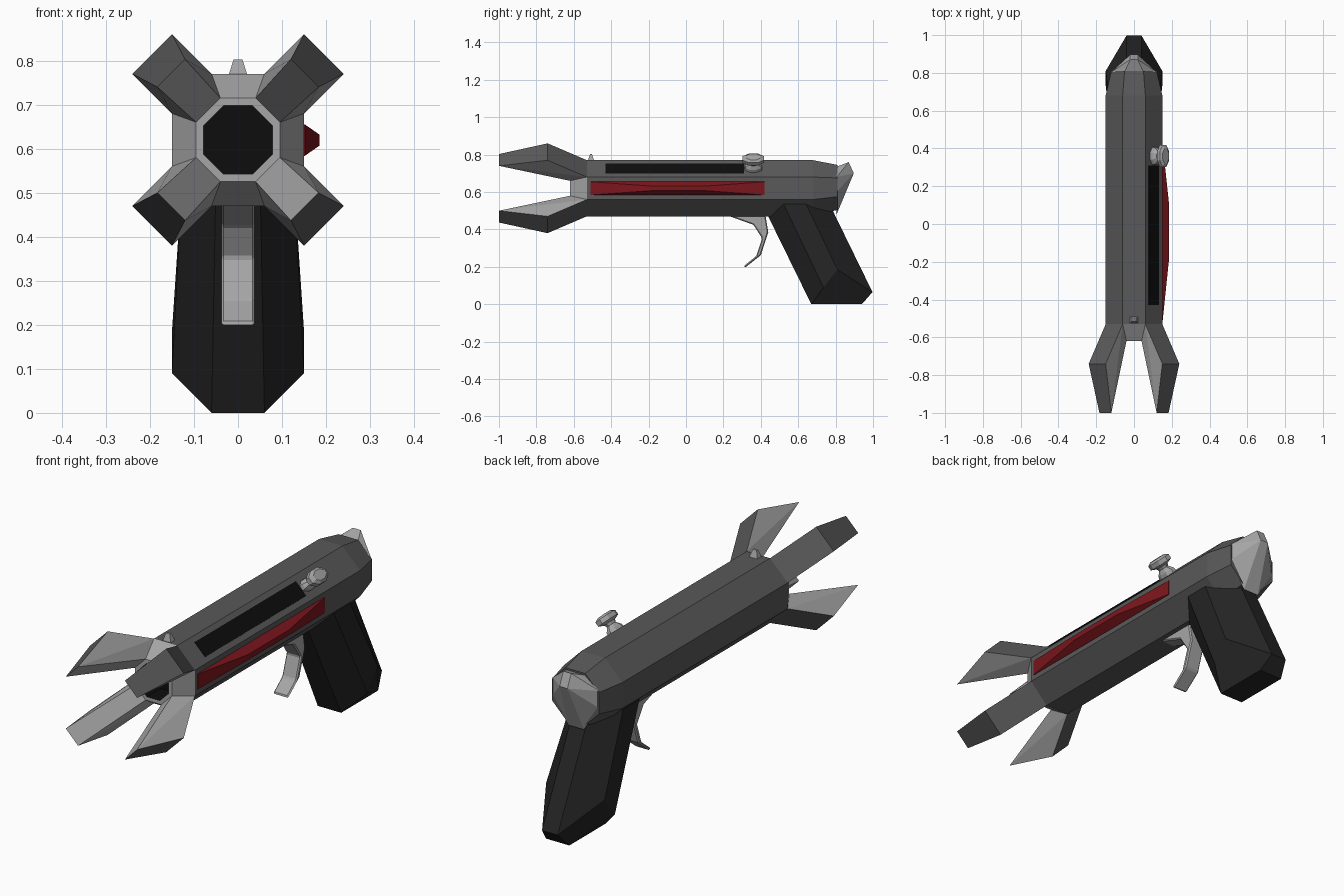
import bpy, bmesh, math
from mathutils import Vector, Matrix

if "Cube" in bpy.data.objects:
    bpy.data.objects.remove(bpy.data.objects["Cube"])

def mat(name, r, g, b):
    m = bpy.data.materials.new(name)
    m.diffuse_color = (r, g, b, 1)
    m.use_nodes = True
    m.node_tree.nodes["Principled BSDF"].inputs["Base Color"].default_value = m.diffuse_color
    return m

DARK = mat("dark_metal", .10, .10, .10)
LIGHT = mat("light_metal", .38, .38, .38)
BLACK = mat("black", .004, .004, .004)
GRIP = mat("grip_black", .018, .018, .018)
RED = mat("red", .20, .008, .012)
CZ = .62  # barrel axis height

def finish(name, bm, *mats):
    bmesh.ops.recalc_face_normals(bm, faces=bm.faces)
    me = bpy.data.meshes.new(name)
    bm.to_mesh(me)
    bm.free()
    for m in mats:
        me.materials.append(m)
    ob = bpy.data.objects.new(name, me)
    bpy.context.collection.objects.link(ob)
    return ob

def hull(name, pts, *mats):
    bm = bmesh.new()
    for p in pts:
        bm.verts.new(p)
    bmesh.ops.convex_hull(bm, input=bm.verts)
    bmesh.ops.dissolve_limit(bm, angle_limit=.01, verts=bm.verts, edges=bm.edges)
    return finish(name, bm, *mats)

def loft(name, rings, mats, seg_mats=None):
    """Bridge equal-sized rings, cap both ends; seg_mats gives a slot per segment."""
    bm = bmesh.new()
    vs = [[bm.verts.new(p) for p in r] for r in rings]
    n = len(vs[0])
    for k, (a, b) in enumerate(zip(vs, vs[1:])):
        for i in range(n):
            j = (i + 1) % n
            f = bm.faces.new((a[i], a[j], b[j], b[i]))
            f.material_index = seg_mats[k] if seg_mats else 0
    bm.faces.new(vs[0])
    bm.faces.new(vs[-1]).material_index = seg_mats[-1] if seg_mats else 0
    return finish(name, bm, *mats)

def octagon(y, r, c, cz=CZ):
    pts = [(c, r), (r, c), (r, -c), (c, -r), (-c, -r), (-r, -c), (-r, c), (-c, r)]
    return [(x, y, cz + z) for x, z in pts]

def both(pts):
    return [(s * x, y, z) for x, y, z in pts for s in (1, -1)]

# Barrel body, tapered rear, muzzle ring and bore
loft("barrel_body",
     [octagon(.81, .12, .05, .625), octagon(.68, .15, .06), octagon(-.53, .15, .06),
      octagon(-.62, .095, .04), octagon(-.62, .078, .033), octagon(-.52, .078, .033)],
     (DARK, LIGHT, BLACK), [0, 0, 1, 1, 2])

# Four muzzle prongs on the diagonals, dark outside and light inside
for sx, sz, name in ((1, 1, "upper_right"), (-1, 1, "upper_left"),
                     (1, -1, "lower_right"), (-1, -1, "lower_left")):
    half = [(.06, -.53, .15), (.04, -.62, .095), (.15, -.74, .24), (.12, -1, .183)]
    pts = half + [(z, y, x) for x, y, z in half]
    ob = hull("prong_" + name, [(sx * x, y, CZ + sz * z) for x, y, z in pts], LIGHT, DARK)
    out = Vector((sx, 0, sz)).normalized()
    for p in ob.data.polygons:
        p.material_index = int(p.normal.dot(out) > .4)

# Grip: slanted octagonal handle with chamfered foot
def grip_ring(half):
    return half + [(-x, y, z) for x, y, z in reversed(half)]
foot = grip_ring([(.06, .67, .0), (.15, .735, .09), (.15, .81, .185), (.04, .997, .065)])
top = grip_ring([(.05, .405, .54), (.125, .51, .56), (.125, .63, .56), (.04, .775, .52)])
bm = bmesh.new()
a, b = [[bm.verts.new(p) for p in r] for r in (foot, top)]
for i in range(8):
    j = (i + 1) % 8
    bm.faces.new((a[i], a[j], b[j], b[i]))
bm.faces.new(b)
d, e = bm.verts.new((.06, .94, 0)), bm.verts.new((-.06, .94, 0))
for f in ((a[0], d, e, a[7]), (a[3], a[4], e, d),
          (a[0], a[1], a[2], a[3], d), (a[7], e, a[4], a[5], a[6])):
    bm.faces.new(f)
finish("grip", bm, GRIP)

# Rear cap
hull("rear_cap", both([(.12, .805, .68), (.12, .805, .60), (.05, .805, .735), (.04, .805, .48),
                       (.02, .87, .76), (.02, .897, .70)]), LIGHT)

# Trigger: extruded curved profile with bevelled edges
prof = [(.22, .475), (.36, .425), (.407, .353), (.375, .257), (.31, .205), (.315, .195),
        (.40, .262), (.44, .385), (.425, .475)]
trigger = loft("trigger", [[(x, y, z) for y, z in prof] for x in (-.038, .038)], (LIGHT,))
bev = trigger.modifiers.new("bevel", 'BEVEL')
bev.width, bev.segments = .006, 1

# Red side panel bulging outwards
hull("side_panel", [(x, y, z) for x, y, z in
     [(.145, s, h) for s in (-.51, .42) for h in (.582, .657)] +
     [(.152, s, h) for s in (-.51, .42) for h in (.584, .655)] +
     [(.185, s, h) for s in (-.19, .11) for h in (.607, .632)]], RED)

# Black bolt slot on the upper right facet
hull("bolt_slot", [(x + o, y, CZ + .21 - x + o) for x in (.078, .132)
                   for o in (-.004, .0015) for y in (-.43, .31)], BLACK)

# Bolt knob: turned profile pointing out of that facet
turned = [(.14, .05), (.165, .045), (.185, .026), (.197, .032), (.207, .06), (.228, .06), (.238, .04)]
u, v, w = Vector((1, 0, 1)).normalized(), Vector((0, 1, 0)), Vector((1, 0, -1)).normalized()
base = Vector((0, .36, CZ))
loft("bolt_knob",
     [[base + u * h + v * r * 1.05 * math.cos(t) + w * r * .62 * math.sin(t)
       for t in [(i + .5) * math.pi / 4 for i in range(8)]] for h, r in turned], (LIGHT,))

# Front sight
hull("front_sight", both([(.022, -.525, .765), (.022, -.49, .765),
                          (.01, -.513, .803), (.01, -.503, .803)]), LIGHT)
